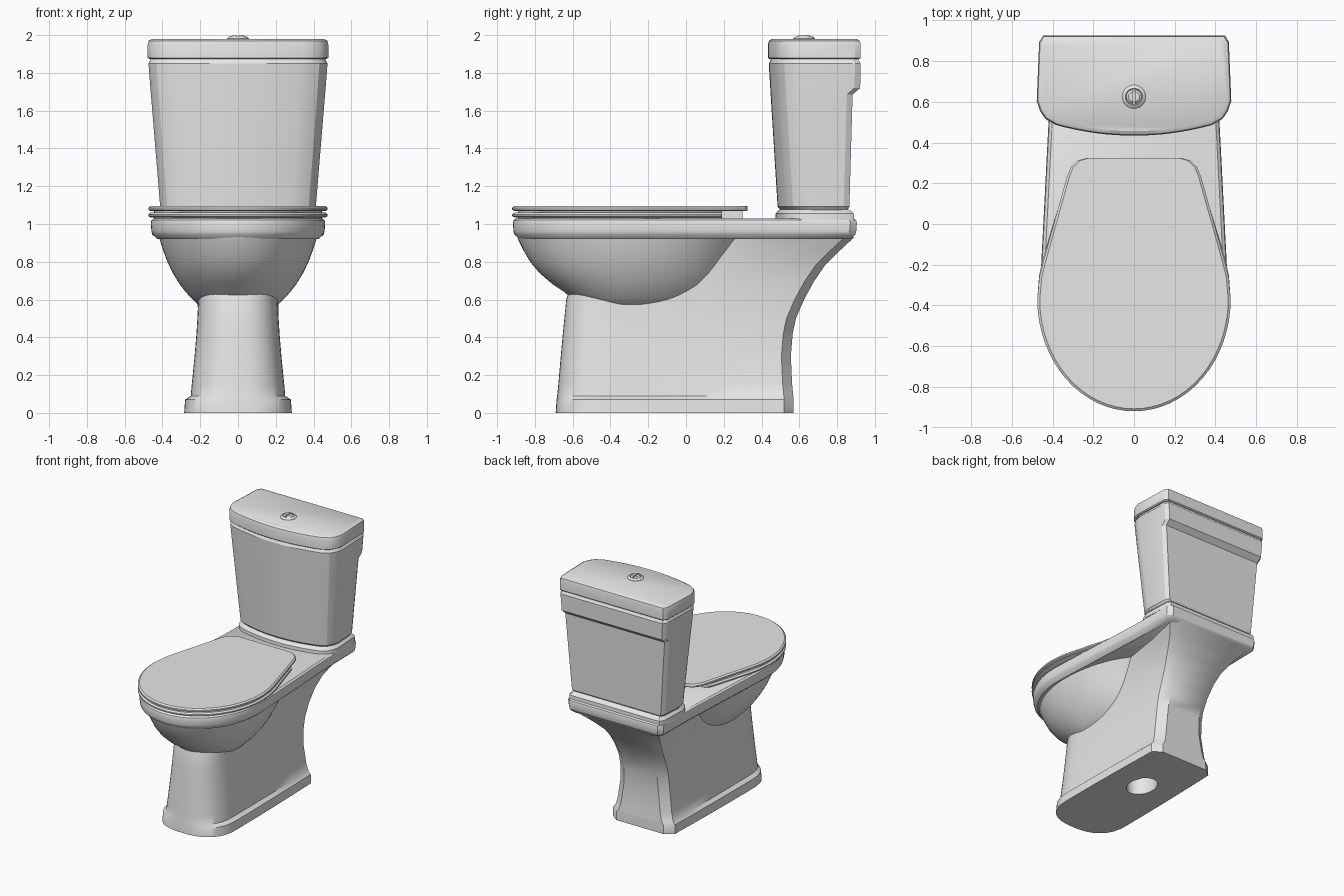
import bpy, bmesh
from math import sin, cos, pi, radians

cube = bpy.data.objects.get("Cube")
if cube:
    bpy.data.objects.remove(cube, do_unlink=True)

ceramic = bpy.data.materials.new("white_ceramic")
ceramic.use_nodes = True
ceramic.diffuse_color = (0.8, 0.8, 0.8, 1)
ceramic.node_tree.nodes["Principled BSDF"].inputs["Base Color"].default_value = (0.8, 0.8, 0.8, 1)


def mirrored(half, z):
    """Close a right-hand half outline (front to back) into a full ring at height z."""
    left = [(-x, y) for x, y in reversed(half) if x > 1e-5]
    return [(x, y, z) for x, y in half + left]


def loft(name, rings, angle=35):
    """Skin a stack of equal rings, cap both ends."""
    bm = bmesh.new()
    loops = [[bm.verts.new(p) for p in ring] for ring in rings]
    n = len(loops[0])
    for a, b in zip(loops, loops[1:]):
        for i in range(n):
            j = (i + 1) % n
            bm.faces.new((a[i], a[j], b[j], b[i]))
    bm.faces.new(loops[0])
    bm.faces.new(loops[-1])
    bmesh.ops.recalc_face_normals(bm, faces=bm.faces)
    mesh = bpy.data.meshes.new(name)
    bm.to_mesh(mesh)
    bm.free()
    mesh.materials.append(ceramic)
    obj = bpy.data.objects.new(name, mesh)
    bpy.context.collection.objects.link(obj)
    bpy.ops.object.select_all(action='DESELECT')
    obj.select_set(True)
    bpy.context.view_layer.objects.active = obj
    bpy.ops.object.shade_smooth_by_angle(angle=radians(angle))
    return obj


def arc(hw, yc, depth, steps=16, power=1.0):
    """Quarter curve from the front centre to the widest point; power < 1 is boxier."""
    return [(hw * sin(pi / 2 * i / steps) ** power,
             yc - depth * cos(pi / 2 * i / steps) ** power) for i in range(steps + 1)]


# Pedestal: rounded front, flat flanks, chamfered back flaring out under the deck
def pedestal_ring(z, hw, front, back, back_hw, chamfer=0.05):
    half = arc(hw, front + 0.27, 0.27, 12, 0.8)
    y0, y1 = front + 0.27, back - chamfer
    for t in (0.25, 0.5, 0.75, 1):
        half.append((hw + (back_hw - hw) * t * t, y0 + (y1 - y0) * t))
    half.append((back_hw - 1.3 * chamfer, back))
    return mirrored(half, z)


def hollow_ring(z):
    half = [(0.1 * x, 0.09 + 0.13 * y) for x, y in
            [(sin(pi * (i + 0.0) / 17.5), -cos(pi * i / 17.5)) for i in range(18)]]
    return mirrored(half, z)


loft("pedestal", [
    hollow_ring(0.2), hollow_ring(0),
    pedestal_ring(0, 0.285, -0.69, 0.57, 0.27),
    pedestal_ring(0.07, 0.28, -0.685, 0.57, 0.268),
    pedestal_ring(0.09, 0.25, -0.682, 0.568, 0.25),
    pedestal_ring(0.15, 0.245, -0.676, 0.562, 0.235),
    pedestal_ring(0.3, 0.23, -0.663, 0.555, 0.215),
    pedestal_ring(0.42, 0.22, -0.652, 0.565, 0.21),
    pedestal_ring(0.5, 0.215, -0.644, 0.582, 0.21),
    pedestal_ring(0.6, 0.21, -0.634, 0.625, 0.215),
    pedestal_ring(0.7, 0.21, -0.6, 0.68, 0.23),
    pedestal_ring(0.78, 0.21, -0.58, 0.735, 0.255),
    pedestal_ring(0.86, 0.21, -0.58, 0.815, 0.3),
    pedestal_ring(0.93, 0.21, -0.58, 0.89, 0.36)])


# Bowl: egg-shaped sections shrinking downwards
def bowl_ring(z, hw, front, back):
    yc = -0.3
    nose = arc(hw, yc, yc - front)
    tail = [(x, 2 * yc - y) for x, y in reversed(arc(hw, yc, back - yc))]
    return mirrored(nose + tail[1:], z)


loft("bowl", [bowl_ring(*r) for r in (
    (0.55, 0.17, -0.45, 0.02), (0.575, 0.215, -0.54, 0.08), (0.61, 0.25, -0.61, 0.13),
    (0.64, 0.277, -0.645, 0.16), (0.68, 0.308, -0.705, 0.2), (0.74, 0.345, -0.775, 0.24),
    (0.8, 0.374, -0.825, 0.28), (0.86, 0.396, -0.86, 0.33), (0.91, 0.412, -0.885, 0.38),
    (0.94, 0.42, -0.897, 0.42))], 50)


# Rim and deck in one slab
def deck_ring(z, inset):
    half = arc(0.462 - inset, -0.37, 0.547 - inset)
    half += [(x - inset, y) for x, y in ((0.456, -0.2), (0.42, 0.5), (0.415, 0.87 - inset))]
    half.append((0.385 - inset, 0.905 - inset))
    return mirrored(half, z)


loft("rim_deck", [deck_ring(0.92, 0.035), deck_ring(0.945, 0.008), deck_ring(0.96, 0.004),
                  deck_ring(1.005, 0), deck_ring(1.02, 0.004), deck_ring(1.03, 0.018)])


# Seat and closed lid share the same egg front
def seat_ring(z, inset, tail):
    half = arc(0.475 - inset, -0.37, 0.55 - inset)
    return mirrored(half + [(x - inset, y) for x, y in tail], z)


seat_tail = [(0.466, -0.25), (0.45, -0.18), (0.345, 0.17), (0.33, 0.19)]
lid_tail = [(0.465, -0.26), (0.445, -0.18), (0.33, 0.23), (0.31, 0.28), (0.275, 0.312), (0.23, 0.325)]
for name, z0, z1, tail in (("seat", 1.035, 1.06, seat_tail), ("seat_lid", 1.068, 1.095, lid_tail)):
    loft(name, [seat_ring(z0, 0.012, tail), seat_ring(z0 + 0.007, 0, tail),
                seat_ring(z1 - 0.009, 0, tail), seat_ring(z1, 0.012, tail)])
# Thin spacers that carry the seat and the lid
loft("seat_spacer", [seat_ring(z, 0.03, seat_tail) for z in (1.025, 1.072)])
hinge = [(0, 0.18), (0.18, 0.18), (0.18, 0.3)]
loft("hinge_bar", [mirrored(hinge, z) for z in (1.025, 1.075)])


# Cistern: bowed front, chamfered corners
def tank_ring(z, hw, front, back):
    half = [(0.8 * hw * t / 8, front + 0.052 * (t / 8) ** 2) for t in range(9)]
    half += [(0.91 * hw, front + 0.082), (0.965 * hw, front + 0.12), (hw, front + 0.17),
             (0.975 * hw, back - 0.03), (0.935 * hw, back)]
    return mirrored(half, z)


loft("tank_foot", [tank_ring(*r) for r in (
    (1.02, 0.42, 0.472, 0.89), (1.055, 0.418, 0.474, 0.888), (1.066, 0.408, 0.484, 0.878),
    (1.08, 0.395, 0.5, 0.855))], 30)
loft("tank", [tank_ring(*r) for r in (
    (1.075, 0.4, 0.5, 0.855), (1.092, 0.412, 0.485, 0.865), (1.685, 0.461, 0.448, 0.882),
    (1.72, 0.464, 0.446, 0.922), (1.85, 0.474, 0.438, 0.925), (1.86, 0.468, 0.444, 0.918),
    (1.88, 0.46, 0.452, 0.91))], 25)
loft("tank_lid", [tank_ring(*r) for r in (
    (1.873, 0.47, 0.442, 0.918), (1.88, 0.478, 0.434, 0.925), (1.95, 0.478, 0.434, 0.925),
    (1.97, 0.473, 0.439, 0.92), (1.98, 0.456, 0.456, 0.905))], 30)


# Flush button: collar plus two half plates
def disc(r, z):
    return [(r * cos(2 * pi * i / 24), 0.625 + r * sin(2 * pi * i / 24), z) for i in range(24)]


def half_disc(side, r, z):
    return [(side * (0.004 + r * cos(a)), 0.625 + r * sin(a), z)
            for a in [pi * (i / 12 - 0.5) for i in range(13)]]


loft("button_collar", [disc(0.058, 1.975), disc(0.058, 1.982), disc(0.05, 1.99),
                       disc(0.042, 1.993), disc(0.038, 1.986)])
for name, side in (("button_left", 1), ("button_right", -1)):
    loft(name, [half_disc(side, 0.034, 1.98), half_disc(side, 0.034, 1.992),
                half_disc(side, 0.024, 2.0)])
